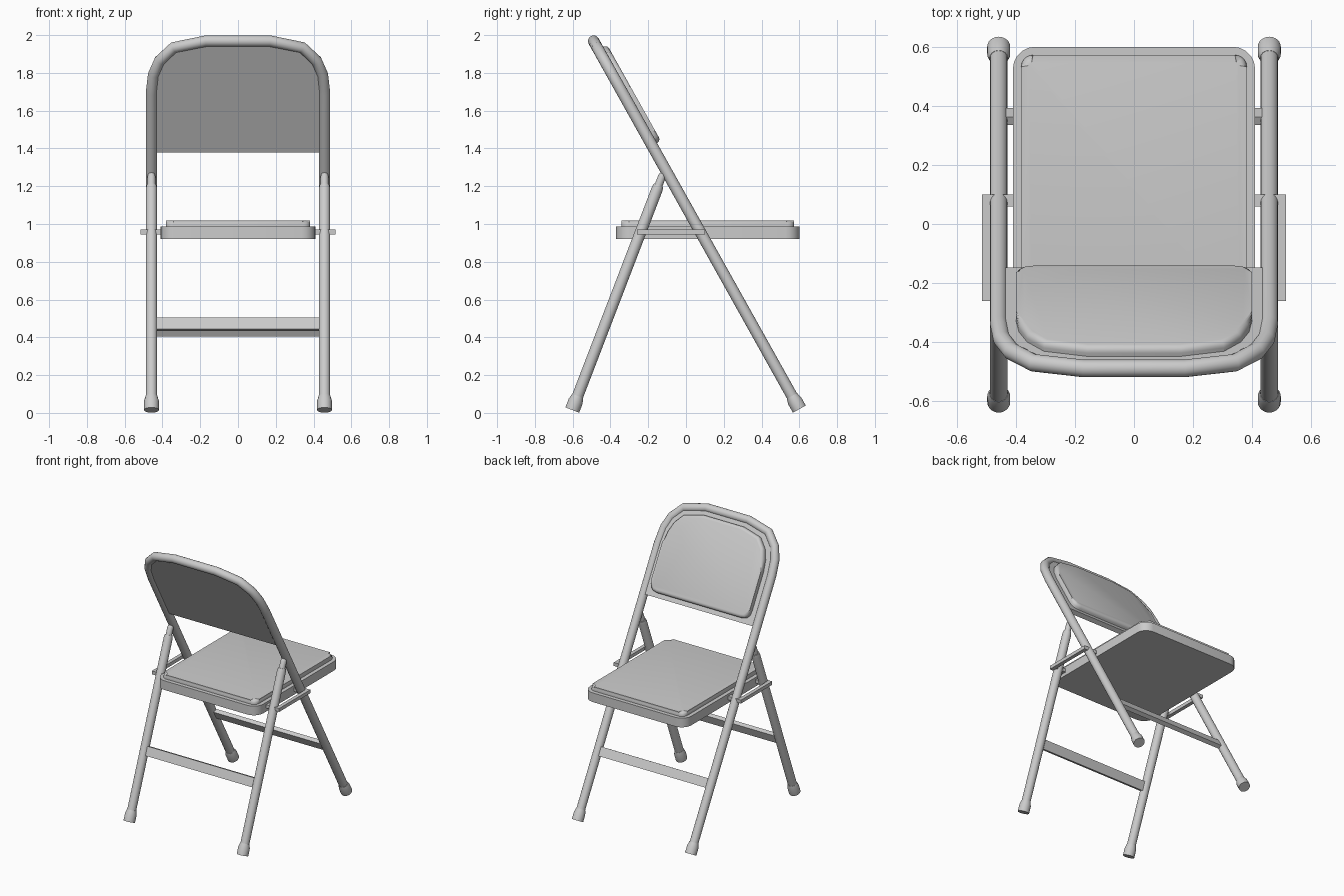
import bpy, bmesh, math
from mathutils import Vector, Matrix

if "Cube" in bpy.data.objects:
    bpy.data.objects.remove(bpy.data.objects["Cube"])


def plane(foot, top):
    """Frame of a leaning leg plane: local x = width, y = up the leg, z = towards the sitter."""
    up = Vector((0, top[0] - foot[0], top[1] - foot[1])).normalized()
    n = Vector((0, up.z, -up.y))
    m = Matrix(((1, 0, 0, 0), (0, up.y, n.y, foot[0]),
                (0, up.z, n.z, foot[1]), (0, 0, 0, 1)))
    return m


def finish(name, bm):
    bmesh.ops.recalc_face_normals(bm, faces=bm.faces)
    me = bpy.data.meshes.new(name)
    bm.to_mesh(me)
    bm.free()
    ob = bpy.data.objects.new(name, me)
    bpy.context.collection.objects.link(ob)
    bpy.context.view_layer.objects.active = ob
    bpy.ops.object.select_all(action='DESELECT')
    ob.select_set(True)
    bpy.ops.object.shade_smooth_by_angle(angle=math.radians(35))
    return ob


def prism(name, outline, z0, z1, m=Matrix(), bevel=0):
    """Extruded outline, optionally with a rounded upper rim."""
    bm = bmesh.new()
    low = [bm.verts.new((x, y, z0)) for x, y in outline]
    high = [bm.verts.new((x, y, z1)) for x, y in outline]
    bm.faces.new(low[::-1])
    top = bm.faces.new(high)
    k = len(low)
    for i in range(k):
        j = (i + 1) % k
        bm.faces.new((low[i], low[j], high[j], high[i]))
    if bevel:
        bmesh.ops.bevel(bm, geom=list(top.edges), offset=bevel, segments=4,
                        profile=0.5, affect='EDGES')
    bm.transform(m)
    return finish(name, bm)


def rect(x0, x1, y0, y1, r=0, n=5):
    if not r:
        return [(x0, y0), (x1, y0), (x1, y1), (x0, y1)]
    pts = []
    for q, (cx, cy) in enumerate(((x1 - r, y1 - r), (x0 + r, y1 - r),
                                  (x0 + r, y0 + r), (x1 - r, y0 + r))):
        for i in range(n + 1):
            a = math.pi / 2 * (q + i / n)
            pts.append((cx + r * math.cos(a), cy + r * math.sin(a)))
    return pts


def lathe(name, profile, m, x, steps=24):
    """Profile of (radius, height along the leg) spun about the leg axis."""
    bm = bmesh.new()
    vs = [bm.verts.new((r, h, 0)) for r, h in profile]
    es = [bm.edges.new(p) for p in zip(vs, vs[1:])]
    bmesh.ops.spin(bm, geom=vs + es, cent=(0, 0, 0), axis=(0, 1, 0),
                   angle=2 * math.pi, steps=steps)
    bmesh.ops.remove_doubles(bm, verts=bm.verts, dist=1e-5)
    bm.transform(Matrix.Translation((x, 0, 0)) @ m)
    return finish(name, bm)


def tube(name, pts, radius):
    cu = bpy.data.curves.new(name, 'CURVE')
    cu.dimensions = '3D'
    cu.bevel_depth = radius
    cu.bevel_resolution = 6
    cu.use_fill_caps = True
    sp = cu.splines.new('POLY')
    sp.points.add(len(pts) - 1)
    for p, co in zip(sp.points, pts):
        p.co = (*co, 1)
    ob = bpy.data.objects.new(name, cu)
    bpy.context.collection.objects.link(ob)
    bpy.ops.object.select_all(action='DESELECT')
    ob.select_set(True)
    bpy.context.view_layer.objects.active = ob
    bpy.ops.object.convert(target='MESH')
    bpy.ops.object.shade_smooth_by_angle(angle=math.radians(35))


LEG_X = 0.458
MAIN = plane((0.60, 0.02), (-0.49, 1.97))
REAR = plane((-0.602, 0.015), (-0.145, 1.205))

# Main frame: front legs joined by the arched top of the back
arch = [(LEG_X, 1.92), (0.447, 2.03), (0.415, 2.113), (0.34, 2.193), (0.17, 2.232)]
half = [(LEG_X, 0.03)] + arch
path = half + [(-x, v) for x, v in reversed(half)]
tube("main_frame", [MAIN @ Vector((x, v, 0)) for x, v in path], 0.03)

# Back panel and its padded cushion
panel = [(LEG_X - 0.02, 1.565)] + arch
panel += [(-x, v) for x, v in reversed(panel)]
prism("back_panel", panel, -0.015, 0.018, MAIN)
upper = [(0.40, 1.93), (0.39, 2.01), (0.362, 2.08), (0.305, 2.145), (0.16, 2.18)]
lower = [(0.34, 1.597), (0.375, 1.605), (0.394, 1.625), (0.40, 1.66)]
pad = lower + upper
pad += [(-x, v) for x, v in reversed(pad)]
prism("back_cushion", pad, 0.01, 0.053, MAIN, 0.022)

# Seat pan and cushion
prism("seat_pan", rect(-0.41, 0.41, -0.37, 0.60, 0.075), 0.92, 0.987)
prism("seat_cushion", rect(-0.382, 0.382, -0.342, 0.572, 0.04), 0.98, 1.018, bevel=0.025)

# Flat cross bars between the legs
prism("front_cross_bar", rect(-0.44, 0.44, 0.45, 0.515), -0.015, 0.015, MAIN)
prism("rear_cross_bar", rect(-0.44, 0.44, 0.455, 0.52), -0.015, 0.015, REAR)

foot = [(0, 0), (0.039, 0), (0.039, 0.05), (0.031, 0.08), (0.029, 0.08)]
leg = [(0, 0.03), (0.03, 0.03), (0.03, 1.255), (0.026, 1.275), (0, 1.275)]
pin = [(0, 1.26), (0.021, 1.26), (0.021, 1.325), (0.017, 1.338), (0.009, 1.345), (0, 1.346)]
for side, s in (("left", -1), ("right", 1)):
    x = s * LEG_X
    # Rear leg with pivot pin, rubber feet
    lathe("rear_leg_" + side, leg, REAR, x)
    lathe("pivot_pin_" + side, pin, REAR, x)
    lathe("rear_foot_" + side, foot, REAR, x)
    lathe("front_foot_" + side, foot, MAIN, x)
    # Folding link outside the legs with tabs reaching to the seat
    a, b = sorted((s * 0.488, s * 0.515))
    prism("folding_link_" + side, rect(a, b, -0.26, 0.10), 0.945, 0.97)
    a, b = sorted((s * 0.40, s * 0.49))
    prism("front_link_tab_" + side, rect(a, b, 0.06, 0.10), 0.945, 0.97)
    prism("rear_link_tab_" + side, rect(a, b, -0.26, -0.22), 0.945, 0.97)
